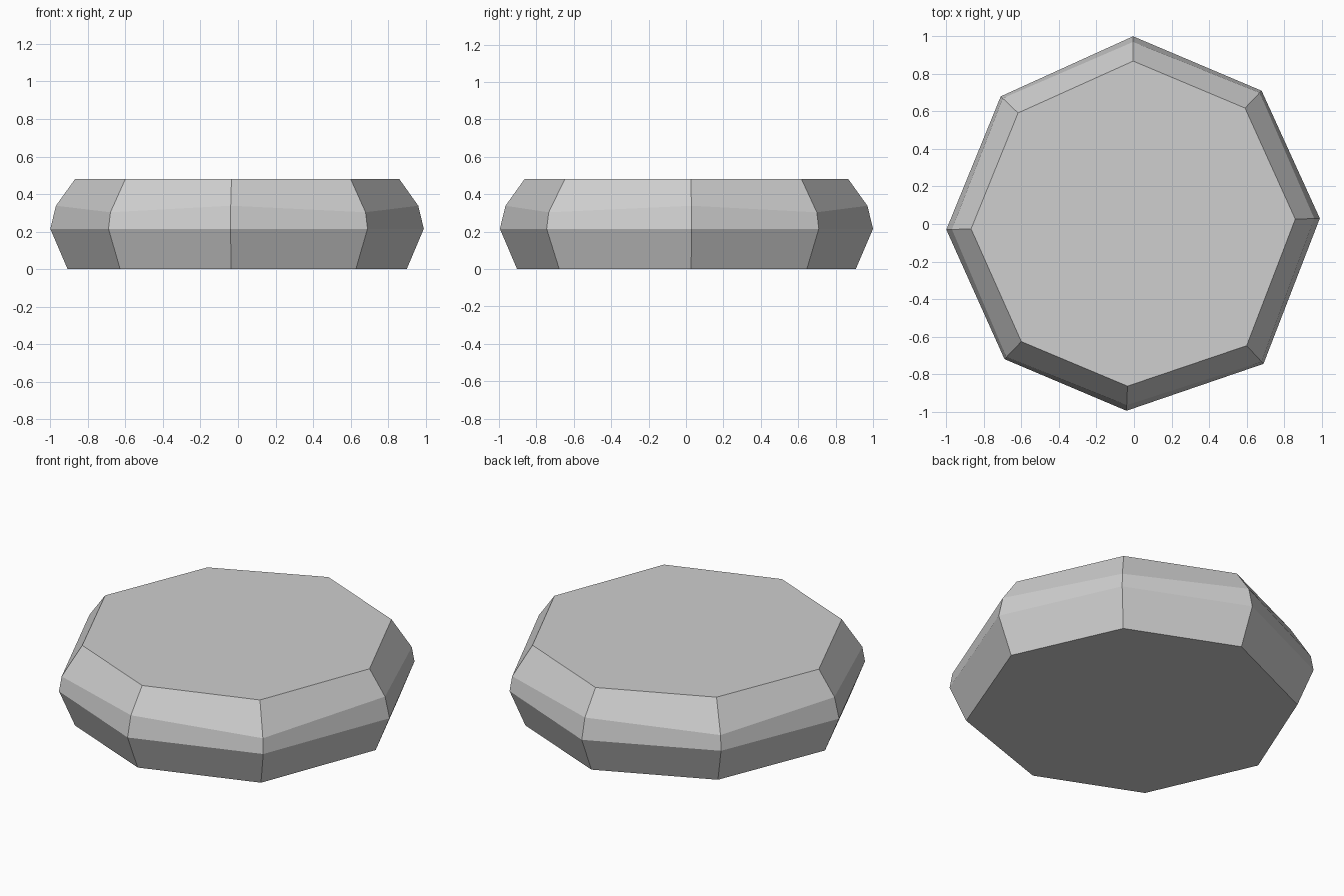
import bpy
import bmesh

cube = bpy.data.objects.get("Cube")
if cube:
    bpy.data.objects.remove(cube, do_unlink=True)

# Single stone colour
stone = bpy.data.materials.new("light_grey_stone")
stone.use_nodes = True
grey = (0.62, 0.62, 0.62, 1.0)
stone.diffuse_color = grey
stone.node_tree.nodes["Principled BSDF"].inputs["Base Color"].default_value = grey

# Uneven eight-sided outline at the widest level
outline = [(0.99, 0.03), (0.68, 0.71), (-0.005, 1.0), (-0.71, 0.68),
           (-1.0, -0.03), (-0.69, -0.72), (-0.04, -0.995), (0.69, -0.745)]

# Each level: scale and height at the axis corners, then at the diagonal corners
levels = [((0.908, 0.0), (0.91, 0.0)),
          ((1.0, 0.215), (1.0, 0.215)),
          ((0.97, 0.338), (0.985, 0.303)),
          ((0.868, 0.48), (0.87, 0.48))]

bm = bmesh.new()
rings = []
for level in levels:
    ring = []
    for i, (x, y) in enumerate(outline):
        scale, height = level[i % 2]
        ring.append(bm.verts.new((x * scale, y * scale, height)))
    rings.append(ring)

# Faceted sides between neighbouring levels
count = len(outline)
for low, high in zip(rings, rings[1:]):
    for i in range(count):
        j = (i + 1) % count
        bm.faces.new((low[i], low[j], high[j], high[i]))

# Flat base and top
bm.faces.new(rings[0][::-1])
bm.faces.new(rings[-1])
bm.normal_update()

mesh = bpy.data.meshes.new("stone_slab")
bm.to_mesh(mesh)
bm.free()
mesh.materials.append(stone)
slab = bpy.data.objects.new("stone_slab", mesh)
bpy.context.collection.objects.link(slab)
